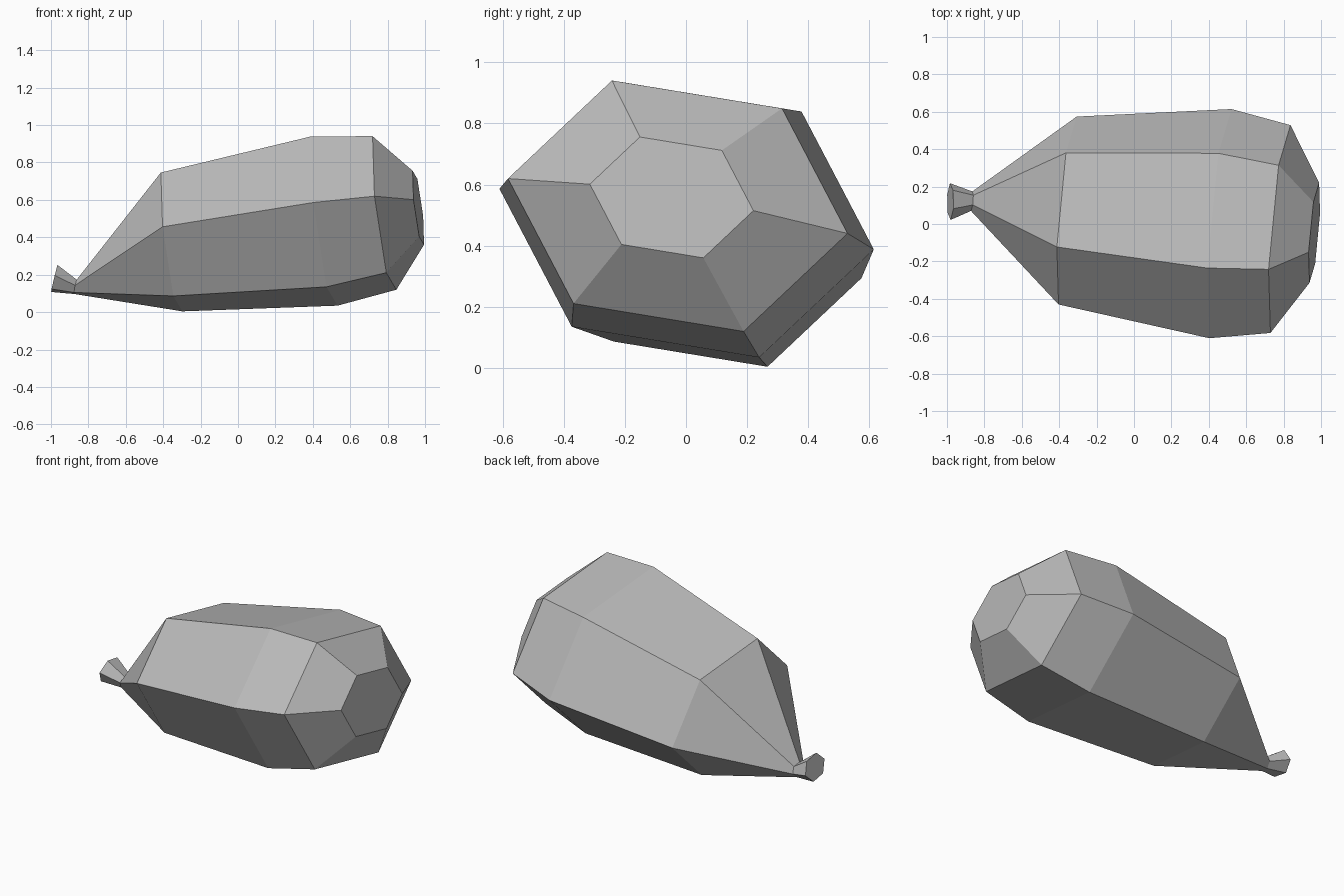
import bpy
import bmesh
from mathutils import Vector

default = bpy.data.objects.get("Cube")
if default:
    bpy.data.objects.remove(default, do_unlink=True)

# One plain grey for the whole sack
grey = bpy.data.materials.new("sack_grey")
grey.use_nodes = True
colour = (0.5, 0.5, 0.5, 1.0)
grey.diffuse_color = colour
grey.node_tree.nodes["Principled BSDF"].inputs["Base Color"].default_value = colour

# Six-sided cross-section: half the corners, the rest are opposite (y, z)
half = [(-0.2375, 0.4525), (0.376, 0.352), (0.6125, -0.099)]
section = half + [(-y, -z) for y, z in half]

# Rings from tied mouth to base: centre, scale, lean along y, lean along z
rings = [
    (Vector((-0.982, 0.12, 0.18)), 0.16, 0.02, 0.24),    # mouth
    (Vector((-0.868, 0.122, 0.135)), 0.085, 0.1, 0.2),   # neck
    (Vector((-0.355, 0.072, 0.375)), 0.82, 0.078, -0.114),  # shoulder
    (Vector((0.462, 0.002, 0.487)), 1.0, 0.078, -0.114),    # belly
    (Vector((0.783, -0.027, 0.53)), 0.907, 0.078, -0.114),  # base edge
    (Vector((0.964, -0.047, 0.558)), 0.437, 0.078, -0.114),  # base
]


def add_ring(bm, centre, scale, lean_y, lean_z):
    return [bm.verts.new(centre + scale * Vector((lean_y * y + lean_z * z, y, z)))
            for y, z in section]


# Loft the rings and close both ends
bm = bmesh.new()
loops = [add_ring(bm, *ring) for ring in rings]
for lower, upper in zip(loops, loops[1:]):
    for i in range(len(section)):
        j = (i + 1) % len(section)
        bm.faces.new((lower[i], lower[j], upper[j], upper[i]))
bm.faces.new(loops[0])
bm.faces.new(loops[-1])
bmesh.ops.recalc_face_normals(bm, faces=bm.faces)

mesh = bpy.data.meshes.new("sack")
bm.to_mesh(mesh)
bm.free()
mesh.materials.append(grey)
sack = bpy.data.objects.new("sack", mesh)
bpy.context.collection.objects.link(sack)
